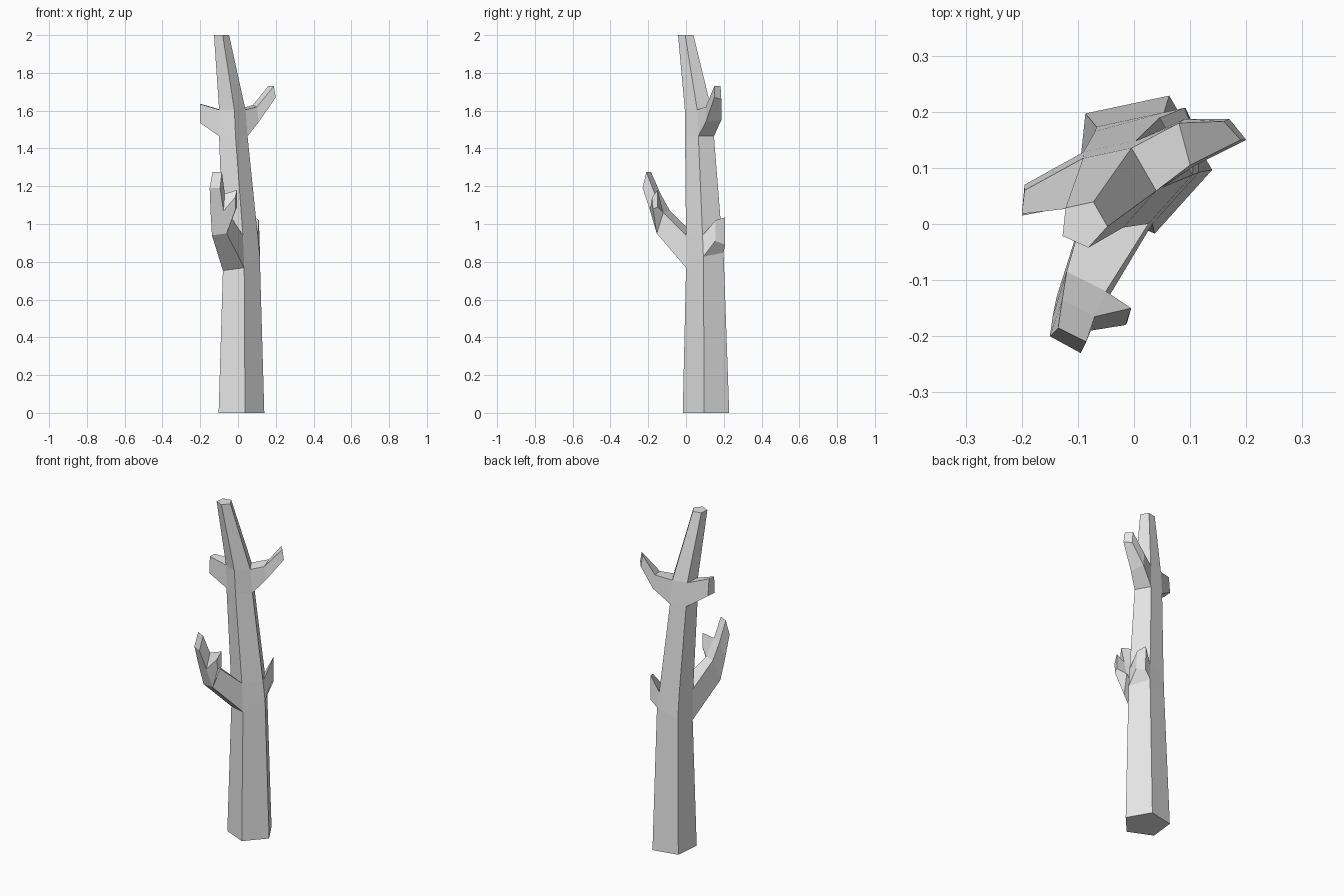
import bpy
import bmesh
from math import cos, sin, radians

default_cube = bpy.data.objects.get("Cube")
if default_cube:
    bpy.data.objects.remove(default_cube, do_unlink=True)

SIDES = 5
START_ANGLE = radians(-78)

bark = bpy.data.materials.new("pale_grey_bark")
bark.use_nodes = True
bark_colour = (0.8, 0.8, 0.8, 1)
bark.diffuse_color = bark_colour
bark.node_tree.nodes["Principled BSDF"].inputs["Base Color"].default_value = bark_colour

bm = bmesh.new()


def trunk_ring(x, y, z, radius, tilt_x=0, tilt_y=0):
    """Five-sided section of the trunk, optionally tilted."""
    ring = []
    for i in range(SIDES):
        angle = START_ANGLE + i * radians(360 / SIDES)
        dx, dy = radius * cos(angle), radius * sin(angle)
        ring.append(bm.verts.new((x + dx, y + dy, z + tilt_x * dx + tilt_y * dy)))
    return ring


def bridge(lower, upper):
    """Join two sections with a band of quads."""
    count = len(lower)
    return [
        bm.faces.new((lower[i], lower[(i + 1) % count], upper[(i + 1) % count], upper[i]))
        for i in range(count)
    ]


def grow(face, *sections):
    """Extrude a face through four-cornered sections and cap the end."""
    ring = list(face.verts)
    bm.faces.remove(face)
    bands = []
    for section in sections:
        following = [bm.verts.new(point) for point in section]
        bands.append(bridge(ring, following))
        ring = following
    bm.faces.new(ring)
    return bands


# Leaning, tapering trunk
rings = [
    trunk_ring(0.01, 0.11, 0, 0.13),
    trunk_ring(0.011, 0.103, 0.8, 0.105, 0.3, 0.37),
    trunk_ring(0.005, 0.098, 0.94, 0.1),
    trunk_ring(-0.03, 0.074, 1.465, 0.081),
    trunk_ring(-0.035, 0.067, 1.605, 0.075),
    trunk_ring(-0.09, 0, 2, 0.043),
]
bm.faces.new(list(reversed(rings[0])))
bm.faces.new(rings[-1])
base, low_knot, middle, high_knot, crown = [
    bridge(rings[k], rings[k + 1]) for k in range(len(rings) - 1)
]

# Large front branch, bending upward
front_bands = grow(
    low_knot[4],
    [(-0.138, -0.13, 0.94), (-0.06, -0.155, 0.95), (-0.05, -0.12, 1.06), (-0.12, -0.085, 1.07)],
    [(-0.145, -0.165, 1.06), (-0.077, -0.19, 1.07), (-0.07, -0.165, 1.16), (-0.128, -0.135, 1.16)],
    [(-0.15, -0.2, 1.19), (-0.095, -0.23, 1.19), (-0.085, -0.21, 1.275), (-0.135, -0.185, 1.275)],
)

# Small twig on the side of the front branch
grow(
    front_bands[1][1],
    [(-0.012, -0.175, 1.08), (-0.005, -0.15, 1.09), (-0.005, -0.15, 1.18), (-0.015, -0.18, 1.14)],
)

# Short stub at the back
grow(
    low_knot[1],
    [(0.115, 0.155, 0.91), (0.092, 0.207, 0.89), (0.09, 0.207, 1.035), (0.11, 0.157, 1.02)],
)

# Upper left branch, bending upward
grow(
    high_knot[1],
    [(0.11, 0.105, 1.54), (0.09, 0.187, 1.55), (0.08, 0.18, 1.63), (0.1, 0.105, 1.62)],
    [(0.2, 0.15, 1.67), (0.17, 0.187, 1.66), (0.16, 0.183, 1.73), (0.19, 0.15, 1.73)],
)

# Upper right branch
grow(
    high_knot[3],
    [(-0.195, 0.07, 1.535), (-0.2, 0.015, 1.535), (-0.2, 0.018, 1.635), (-0.195, 0.06, 1.635)],
)

bmesh.ops.recalc_face_normals(bm, faces=bm.faces[:])
mesh = bpy.data.meshes.new("bare_tree")
bm.to_mesh(mesh)
bm.free()
mesh.materials.append(bark)
bpy.context.collection.objects.link(bpy.data.objects.new("bare_tree", mesh))
